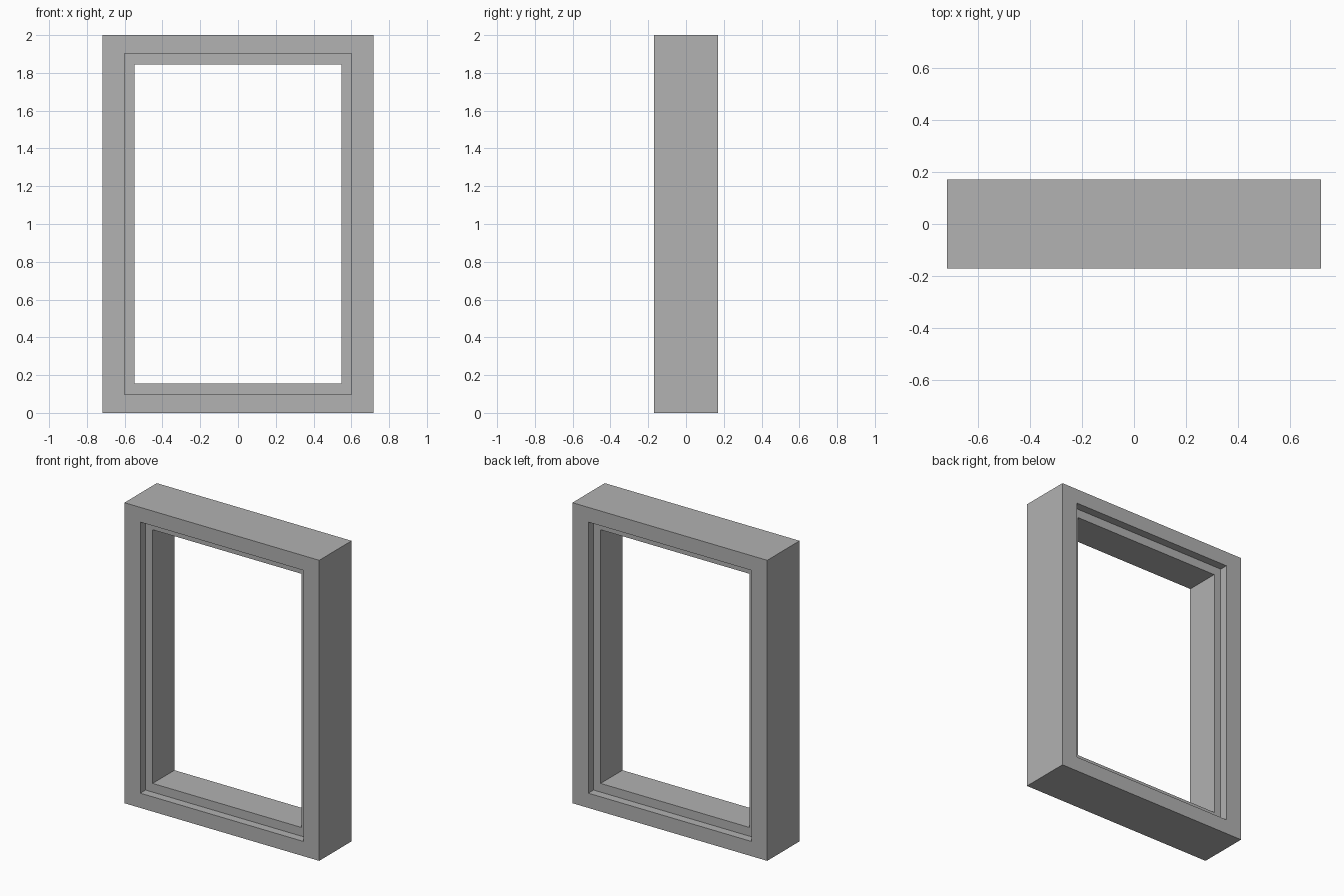
import bpy
import bmesh

cube = bpy.data.objects.get("Cube")
if cube:
    bpy.data.objects.remove(cube, do_unlink=True)

# Plain grey finish
GREY = (0.445, 0.445, 0.445, 1)
grey = bpy.data.materials.new("grey")
grey.use_nodes = True
grey.diffuse_color = GREY
grey.node_tree.nodes["Principled BSDF"].inputs["Base Color"].default_value = GREY

# Half sizes (x, z) of the nested rectangles, and depths from the middle plane
OUTER, REBATE, OPENING = (0.717, 1.0), (0.6, 0.902), (0.548, 0.844)
FACE, LIP = 0.17, 0.115

# Closed cross-section of the frame, swept around the rectangle
section = [(OUTER, -FACE), (REBATE, -FACE), (REBATE, -LIP), (OPENING, -LIP),
           (OPENING, LIP), (REBATE, LIP), (REBATE, FACE), (OUTER, FACE)]
corners = [(-1, -1), (1, -1), (1, 1), (-1, 1)]

bm = bmesh.new()
rings = [[bm.verts.new((sx * hx, y, 1 + sz * hz)) for sx, sz in corners]
         for (hx, hz), y in section]
for i, ring in enumerate(rings):
    following = rings[(i + 1) % len(rings)]
    for j in range(len(corners)):
        k = (j + 1) % len(corners)
        bm.faces.new((ring[j], ring[k], following[k], following[j]))
bmesh.ops.recalc_face_normals(bm, faces=bm.faces)

# Window frame with a stepped rebate on both sides
mesh = bpy.data.meshes.new("window_frame")
bm.to_mesh(mesh)
bm.free()
mesh.materials.append(grey)
frame = bpy.data.objects.new("window_frame", mesh)
bpy.context.collection.objects.link(frame)
